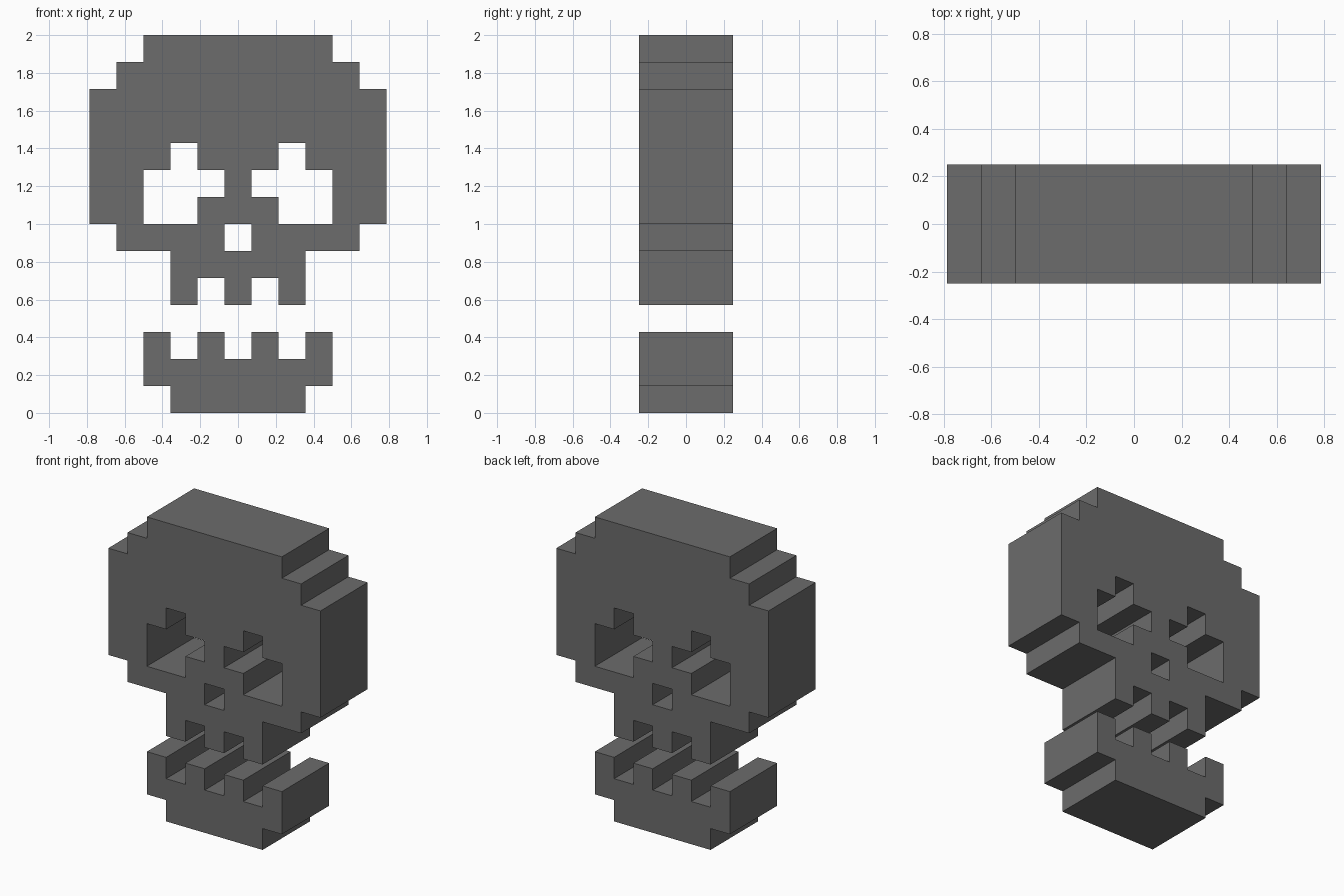
import bpy, bmesh
from mathutils import Matrix

if "Cube" in bpy.data.objects:
    bpy.data.objects.remove(bpy.data.objects["Cube"])

PIXEL = 2 / 14        # the model is 14 pixels tall
HALF_DEPTH = 0.25

bone = bpy.data.materials.new("dark_grey")
bone.diffuse_color = (0.15, 0.15, 0.15, 1)
bone.use_nodes = True
bone.node_tree.nodes["Principled BSDF"].inputs["Base Color"].default_value = bone.diffuse_color


def flip(points):
    return [(-x, z) for x, z in reversed(points)]


def plate(name, loops):
    """Thick plate from closed outlines in pixels; inner outlines become holes."""
    curve = bpy.data.curves.new(name + "_profile", 'CURVE')
    curve.dimensions = '2D'
    curve.fill_mode = 'BOTH'
    curve.extrude = HALF_DEPTH
    for loop in loops:
        spline = curve.splines.new('POLY')
        spline.points.add(len(loop) - 1)
        for point, (x, z) in zip(spline.points, loop):
            point.co = (x * PIXEL, z * PIXEL, 0, 1)
        spline.use_cyclic_u = True
    helper = bpy.data.objects.new(name + "_profile", curve)
    bpy.context.collection.objects.link(helper)
    depsgraph = bpy.context.evaluated_depsgraph_get()
    mesh = bpy.data.meshes.new_from_object(helper.evaluated_get(depsgraph))
    bpy.data.objects.remove(helper)
    bpy.data.curves.remove(curve)

    # Weld the caps to the walls and stand the plate upright
    bm = bmesh.new()
    bm.from_mesh(mesh)
    bmesh.ops.remove_doubles(bm, verts=bm.verts, dist=0.0005)
    bm.transform(Matrix.Rotation(1.5707963267948966, 4, 'X'))
    bmesh.ops.recalc_face_normals(bm, faces=bm.faces)
    for face in bm.faces:
        face.smooth = False
        face.material_index = 0
    bm.to_mesh(mesh)
    bm.free()
    mesh.materials.clear()
    mesh.materials.append(bone)
    mesh.name = name
    bpy.context.collection.objects.link(bpy.data.objects.new(name, mesh))


# Skull: stepped half outline from crown to upper teeth, with eyes and nose
skull = [(3.5, 14), (3.5, 13), (4.5, 13), (4.5, 12), (5.5, 12), (5.5, 7),
         (4.5, 7), (4.5, 6), (2.5, 6), (2.5, 4), (1.5, 4), (1.5, 5),
         (0.5, 5), (0.5, 4)]
eye = [(1.5, 10), (2.5, 10), (2.5, 9), (3.5, 9), (3.5, 7), (1.5, 7),
       (1.5, 8), (0.5, 8), (0.5, 9), (1.5, 9)]
nose = [(-0.5, 6), (0.5, 6), (0.5, 7), (-0.5, 7)]
plate("skull", [skull + flip(skull), eye, flip(eye), nose])

# Lower jaw: half outline from the middle gap over the teeth to the chin
jaw = [(0.5, 2), (0.5, 3), (1.5, 3), (1.5, 2), (2.5, 2), (2.5, 3),
       (3.5, 3), (3.5, 1), (2.5, 1), (2.5, 0)]
plate("lower_jaw", [jaw + flip(jaw)])
